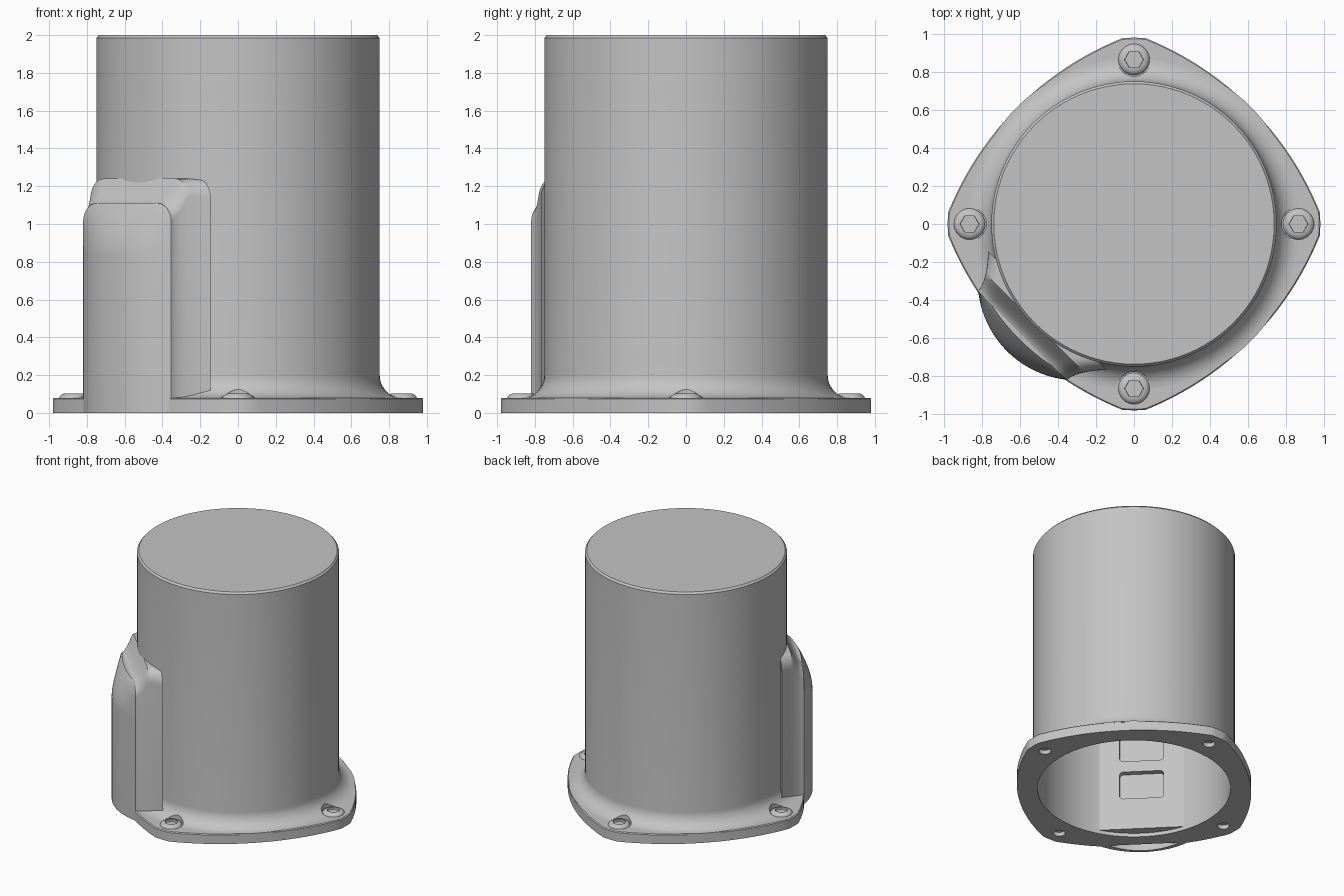
import bpy, bmesh, math
from mathutils import Vector

if "Cube" in bpy.data.objects:
    bpy.data.objects.remove(bpy.data.objects["Cube"], do_unlink=True)

grey = bpy.data.materials.new("plain grey")
grey.use_nodes = True
grey.diffuse_color = (0.55, 0.55, 0.55, 1)
grey.node_tree.nodes["Principled BSDF"].inputs["Base Color"].default_value = (0.55, 0.55, 0.55, 1)


def loft(name, rings):
    """Skin a list of equal-length closed rings and cap both ends."""
    bm = bmesh.new()
    rows = [[bm.verts.new(p) for p in ring] for ring in rings]
    count = len(rows[0])
    for a, b in zip(rows, rows[1:]):
        for i in range(count):
            j = (i + 1) % count
            bm.faces.new((a[i], a[j], b[j], b[i]))
    bm.faces.new(rows[0])
    bm.faces.new(rows[-1])
    bmesh.ops.recalc_face_normals(bm, faces=bm.faces)
    mesh = bpy.data.meshes.new(name)
    bm.to_mesh(mesh)
    bm.free()
    mesh.materials.append(grey)
    obj = bpy.data.objects.new(name, mesh)
    bpy.context.collection.objects.link(obj)
    return obj


def circle(r, z, segments=96, cx=0.0, cy=0.0):
    steps = [math.tau * i / segments for i in range(segments)]
    return [(cx + r * math.cos(a), cy + r * math.sin(a), z) for a in steps]


def hexagon(r, z, segments, cx, cy):
    ring = []
    for i in range(segments):
        a = math.tau * i / segments
        k = r * math.cos(math.pi / 6) / math.cos(a % (math.pi / 3) - math.pi / 6)
        ring.append((cx + k * math.cos(a), cy + k * math.sin(a), z))
    return ring


def pod(t, n, z):
    """Pod space: t along its face, n outward on the front diagonal."""
    s = math.sqrt(0.5)
    return Vector(((t - n) * s, (-t - n) * s, z))


def activate(obj):
    bpy.ops.object.select_all(action='DESELECT')
    obj.select_set(True)
    bpy.context.view_layer.objects.active = obj


def cut(obj, cutters):
    for c in cutters:
        activate(obj)
        mod = obj.modifiers.new("cut", 'BOOLEAN')
        mod.operation = 'DIFFERENCE'
        mod.solver = 'EXACT'
        mod.object = c
        bpy.ops.object.modifier_apply(modifier=mod.name)


# Hollow motor can with flared foot and chamfered top
BORE = 0.717
profile = [(BORE, 1.95), (BORE, 0.004), (0.76, 0.004), (0.76, 0.07), (0.87, 0.07)]
for i in range(11):
    a = math.pi / 2 * i / 10
    profile.append((0.87 - 0.12 * math.sin(a), 0.2 - 0.12 * math.cos(a)))
profile += [(0.75, 1.985), (0.737, 2.0)]
body = loft("motor_body", [circle(r, z) for r, z in profile])

# Four-cornered flange with bowed sides
outline = []
C, R = 0.55, 1.645
for q in range(4):
    turn = math.pi / 2 * q
    start = math.asin((0.06 + C) / R)
    side = [(0.98, 0.0), (0.979, 0.03)]
    for i in range(25):
        a = start + (math.pi / 2 - 2 * start) * i / 24
        side.append((R * math.cos(a) - C, R * math.sin(a) - C))
    side.append((0.03, 0.979))
    for x, y in side:
        outline.append((x * math.cos(turn) - y * math.sin(turn),
                        x * math.sin(turn) + y * math.cos(turn)))


def flange_ring(k, z):
    return [(x * k, y * k, z) for x, y in outline]


flange = loft("base_flange", [flange_ring(1, 0), flange_ring(1, 0.073), flange_ring(0.993, 0.08)])


# Side pod: flared pad rising out of the can; depth runs from 0 inside to 1 at its face
def pad_ring(depth):
    n = 0.645 + 0.185 * depth
    w = 0.33 + 0.11 * (1 - depth) ** 1.6
    top = 1.11 + 0.13 * min(1, 0.185 * (1 - depth) / 0.09) ** 1.5
    r = 0.1
    ring = [pod(-w, n, 0.03), pod(w, n, 0.03)]
    for i in range(18):
        a = math.pi / 2 * (i % 9) / 8 + (math.pi / 2 if i > 8 else 0)
        side = w - r if i < 9 else r - w
        ring.append(pod(side + r * math.cos(a), n, top - r + r * math.sin(a)))
    return ring


pad = loft("pod_pad", [pad_ring(i / 14) for i in range(15)])


# Bowed pod cover, sloping back near its top
def cover_ring(z, width, bulge, back):
    ring = []
    for i in range(25):
        u = i / 12 - 1
        f = (math.sqrt(0.531 ** 2 - (0.33 * u) ** 2) - 0.416) / 0.115
        ring.append(pod(width * u, 0.83 + bulge * f, z))
    return ring + [pod(width, back, z), pod(-width, back, z)]


rings = [cover_ring(0, 0.328, 0.115, 0.8)]
for i in range(13):
    z = 0.84 + 0.27 * i / 12
    bulge = 0.115 - 0.09 * (i / 12) ** 1.7
    round_off = 0.1 * (1 - math.sqrt(max(0, 1 - (max(0, z - 1.01) / 0.1) ** 2)))
    rings.append(cover_ring(z, 0.328 - round_off, bulge, 0.8))
cover = loft("pod_cover", rings)

# Cutters
cavity = loft("cavity_cutter", [cover_ring(-0.1, 0.26, 0.092, 0.828),
                                cover_ring(0.8, 0.26, 0.092, 0.828)])
bore = loft("bore_cutter", [circle(BORE, -0.1), circle(BORE, 0.3)])
centres = [(0.865, 0), (0, 0.865), (-0.865, 0), (0, -0.865)]
holes = [loft("hole_cutter", [circle(0.045, -0.1, 32, x, y), circle(0.045, 0.3, 32, x, y)])
         for x, y in centres]
spots = [loft("spot_cutter", [circle(0.088, 0.0795, 32, x, y), circle(0.088, 0.3, 32, x, y)])
         for x, y in centres]
pockets = []
for low in (0.29, 0.61):
    rect = []
    for i in range(24):
        a = math.tau * (i + 0.5) / 24
        rect.append((math.copysign(0.135, math.cos(a)) + 0.03 * math.cos(a),
                     low + 0.115 + math.copysign(0.085, math.sin(a)) + 0.03 * math.sin(a)))
    pockets.append(loft("pocket_cutter", [[pod(t, n, z) for t, z in rect] for n in (0.6, 0.69)]))

cut(flange, [bore, cavity] + holes)
cut(body, spots + holes)
cut(cover, [cavity])
cut(pad, pockets)
for c in [cavity, bore] + holes + spots + pockets:
    bpy.data.objects.remove(c, do_unlink=True)

# Domed screws with hexagon sockets
parts = [body, flange, pad, cover]
for i, (x, y) in enumerate(centres):
    shape = [(0.04, 0.03), (0.04, 0.079), (0.082, 0.079), (0.081, 0.084), (0.074, 0.093), (0.06, 0.101)]
    rings = [circle(r, z, 36, x, y) for r, z in shape]
    rings += [hexagon(0.05, 0.103, 36, x, y), hexagon(0.049, 0.085, 36, x, y)]
    parts.append(loft("flange_screw_%d" % (i + 1), rings))

for part in parts:
    activate(part)
    bpy.ops.object.shade_smooth_by_angle(angle=math.radians(32))
